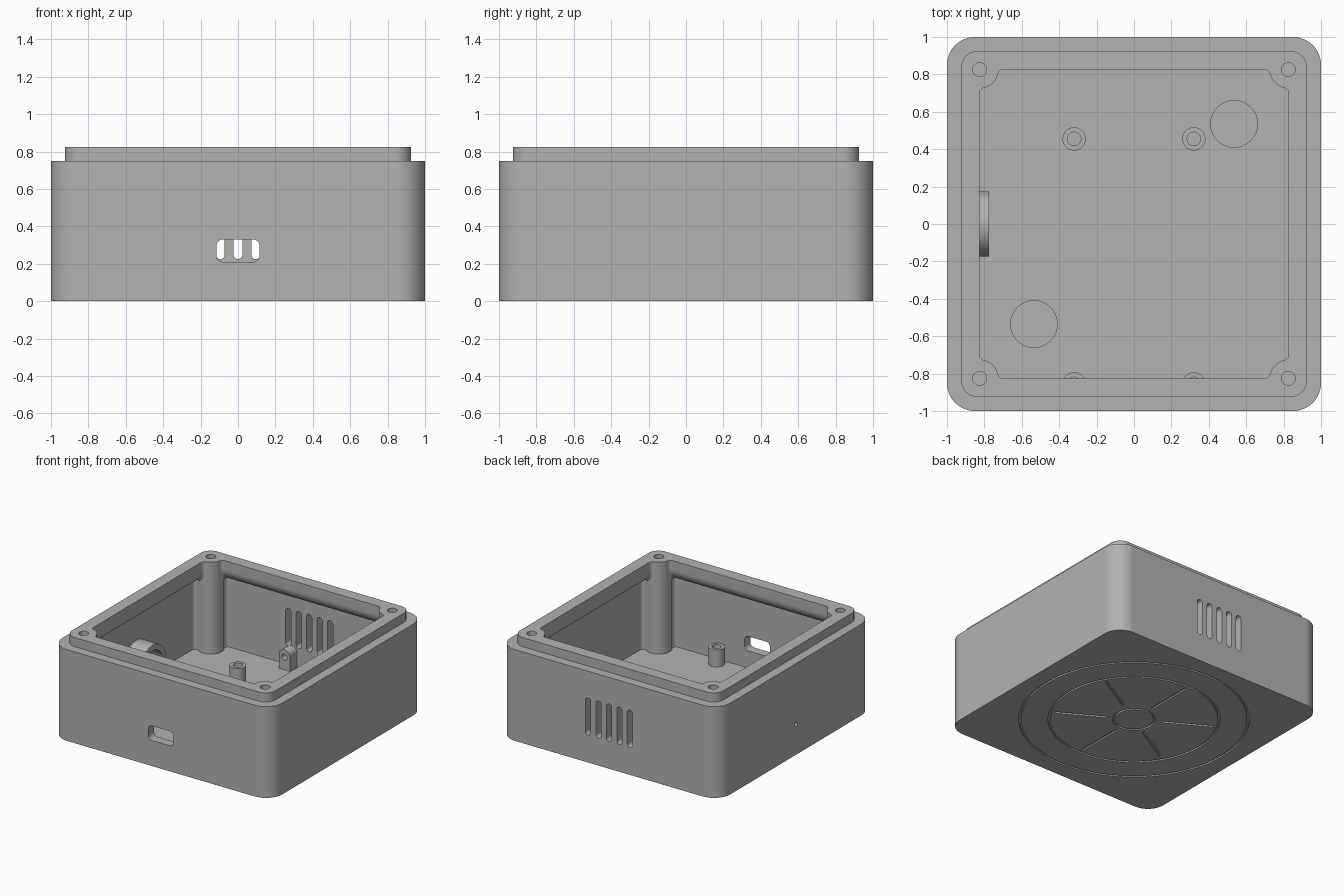
import bpy, bmesh
from math import sin, cos, pi, atan2, sqrt, radians
from mathutils import Matrix, Vector

cube = bpy.data.objects.get("Cube")
if cube:
    bpy.data.objects.remove(cube, do_unlink=True)

grey = bpy.data.materials.new("light_grey")
grey.use_nodes = True
colour = (0.45, 0.45, 0.45, 1)
grey.diffuse_color = colour
grey.node_tree.nodes["Principled BSDF"].inputs["Base Color"].default_value = colour

ALONG_X = Matrix.Rotation(pi / 2, 4, 'Y')
ALONG_Y = Matrix.Rotation(pi / 2, 4, 'X')


def arc(cx, cy, r, a0, a1, n):
    return [(cx + r * cos(a0 + (a1 - a0) * i / n), cy + r * sin(a0 + (a1 - a0) * i / n))
            for i in range(n + 1)]


def circle(r, n=48):
    return arc(0, 0, r, 0, 2 * pi, n)[:-1]


def rounded(hx, hy, r, n=12):
    """Rounded rectangle outline."""
    pts = []
    for k, (sx, sy) in enumerate([(1, 1), (-1, 1), (-1, -1), (1, -1)]):
        pts += arc(sx * (hx - r), sy * (hy - r), r, k * pi / 2, (k + 1) * pi / 2, n)
    return pts


def loft(name, layers, place=Matrix(), closed=False):
    """Skin (outline, z) layers; closed joins last to first, otherwise ends are capped."""
    bm = bmesh.new()
    rings = [[bm.verts.new((x, y, z)) for x, y in pts] for pts, z in layers]
    pairs = list(zip(rings, rings[1:]))
    if closed:
        pairs.append((rings[-1], rings[0]))
    else:
        bm.faces.new(rings[0])
        bm.faces.new(rings[-1])
    for a, b in pairs:
        for i in range(len(a)):
            j = (i + 1) % len(a)
            bm.faces.new((a[i], a[j], b[j], b[i]))
    bm.transform(place)
    bmesh.ops.recalc_face_normals(bm, faces=bm.faces)
    me = bpy.data.meshes.new(name)
    bm.to_mesh(me)
    bm.free()
    me.materials.append(grey)
    ob = bpy.data.objects.new(name, me)
    bpy.context.collection.objects.link(ob)
    return ob


def prism(name, pts, z0, z1, place=Matrix()):
    return loft(name, [(pts, z0), (pts, z1)], place)


def tube(name, r_out, r_in, z0, z1, place=Matrix(), n=48):
    o, i = circle(r_out, n), circle(r_in, n)
    return loft(name, [(o, z0), (o, z1), (i, z1), (i, z0)], place, True)


def activate(ob):
    bpy.ops.object.select_all(action='DESELECT')
    ob.select_set(True)
    bpy.context.view_layer.objects.active = ob


def cut(ob, cutter):
    activate(ob)
    mod = ob.modifiers.new("cut", 'BOOLEAN')
    mod.operation, mod.solver, mod.object = 'DIFFERENCE', 'EXACT', cutter
    bpy.ops.object.modifier_apply(modifier=mod.name)
    bpy.data.objects.remove(cutter, do_unlink=True)


def at(x, y, z=0):
    return Matrix.Translation((x, y, z))


BOSS, BOSS_R, FILLET = 0.825, 0.1, 0.028
WALL, FLOOR = 0.925, 0.07


def cavity_outline(h):
    """Square of half size h, with screw bosses filling the corners."""
    yc = BOSS - sqrt((BOSS_R + FILLET) ** 2 - (h - FILLET - BOSS) ** 2)
    a = atan2(yc - BOSS, h - FILLET - BOSS)
    first = arc(h - FILLET, yc, FILLET, 0, a + pi, 6)
    middle = arc(BOSS, BOSS, BOSS_R, a, -1.5 * pi - a, 14)[1:-1]
    corner = first + middle + [(y, x) for x, y in reversed(first)]
    pts = []
    for k in range(4):
        rot = Matrix.Rotation(k * pi / 2, 2)
        pts += [tuple(rot @ Vector(p)) for p in corner]
    return pts


# Outer shell with the stepped lip
body, lip = rounded(1, 1, 0.15), rounded(WALL, WALL, 0.09)
shell = loft("shell", [(body, 0), (body, 0.75), (lip, 0.75), (lip, 0.825)])

# Cavity, with a rounded overhang beneath the lip
layers = [(cavity_outline(WALL), FLOOR)]
for i in range(9):
    t = pi / 2 * (1 - i / 8)
    layers.append((cavity_outline(WALL - 0.1 * cos(t)), 0.75 - 0.1 * sin(t)))
layers.append((cavity_outline(0.825), 0.9))
cut(shell, loft("cavity", layers))

# Screw holes in the corner bosses
for x in (-BOSS, BOSS):
    for y in (-BOSS, BOSS):
        cut(shell, prism("screw_hole", circle(0.037, 32), 0.4, 0.9, at(x, y)))

# Front port, rear vents, side pinhole and round floor pockets
cut(shell, prism("port", rounded(0.115, 0.06, 0.035, 6), -0.1, 0.1, at(0, -1, 0.27) @ ALONG_Y))
for i in range(-2, 3):
    cut(shell, prism("vent", rounded(0.024, 0.153, 0.0235, 8), -0.1, 0.1,
                     at(i * 0.095, 1, 0.378) @ ALONG_Y))
cut(shell, prism("pinhole", circle(0.017, 24), -0.1, 0.1, at(-1, 0, 0.25) @ ALONG_X))
for s in (-1, 1):
    cut(shell, prism("pocket", circle(0.125), FLOOR - 0.03, 0.1, at(s * 0.535, s * 0.535)))

# Engraved rings and spokes on the underside
for r in (0.155, 0.64, 0.86):
    cut(shell, tube("groove", r + 0.008, r - 0.008, -0.05, 0.012, n=72))
for k in range(6):
    place = Matrix.Rotation(radians(30 + 60 * k), 4, 'Z') @ at(0.405, 0)
    cut(shell, prism("spoke", rounded(0.2, 0.01, 0.004, 2), -0.05, 0.012, place))

parts = [shell]

# Board standoffs
for x, side in ((-0.32, "right"), (0.32, "left")):
    for y, end in ((0.455, "rear"), (-0.855, "front")):
        parts.append(tube(f"standoff_{end}_{side}", 0.062, 0.036, FLOOR - 0.005, 0.21, at(x, y)))

# Round holder around the pinhole
parts.append(tube("round_holder", 0.175, 0.13, -0.93, -0.775, at(0, 0, 0.25) @ ALONG_X, 64))

# Pierced lugs by the rear wall
for s, side in ((-1, "right"), (1, "left")):
    arch = arc(0, 0, 0.05, 0, pi, 14) + [(-0.05, -0.12), (0.05, -0.12)]
    lug = prism(f"lug_{side}", arch, -0.05, 0.05, at(s * 0.16, 0.88, 0.185) @ ALONG_Y)
    cut(lug, prism("lug_hole", circle(0.025, 24), -0.1, 0.1, at(s * 0.16, 0.88, 0.175) @ ALONG_Y))
    parts.append(lug)

for ob in parts:
    activate(ob)
    bpy.ops.object.shade_smooth_by_angle(angle=radians(30))
    weighted = ob.modifiers.new("weighted_normals", 'WEIGHTED_NORMAL')
    weighted.keep_sharp = True
